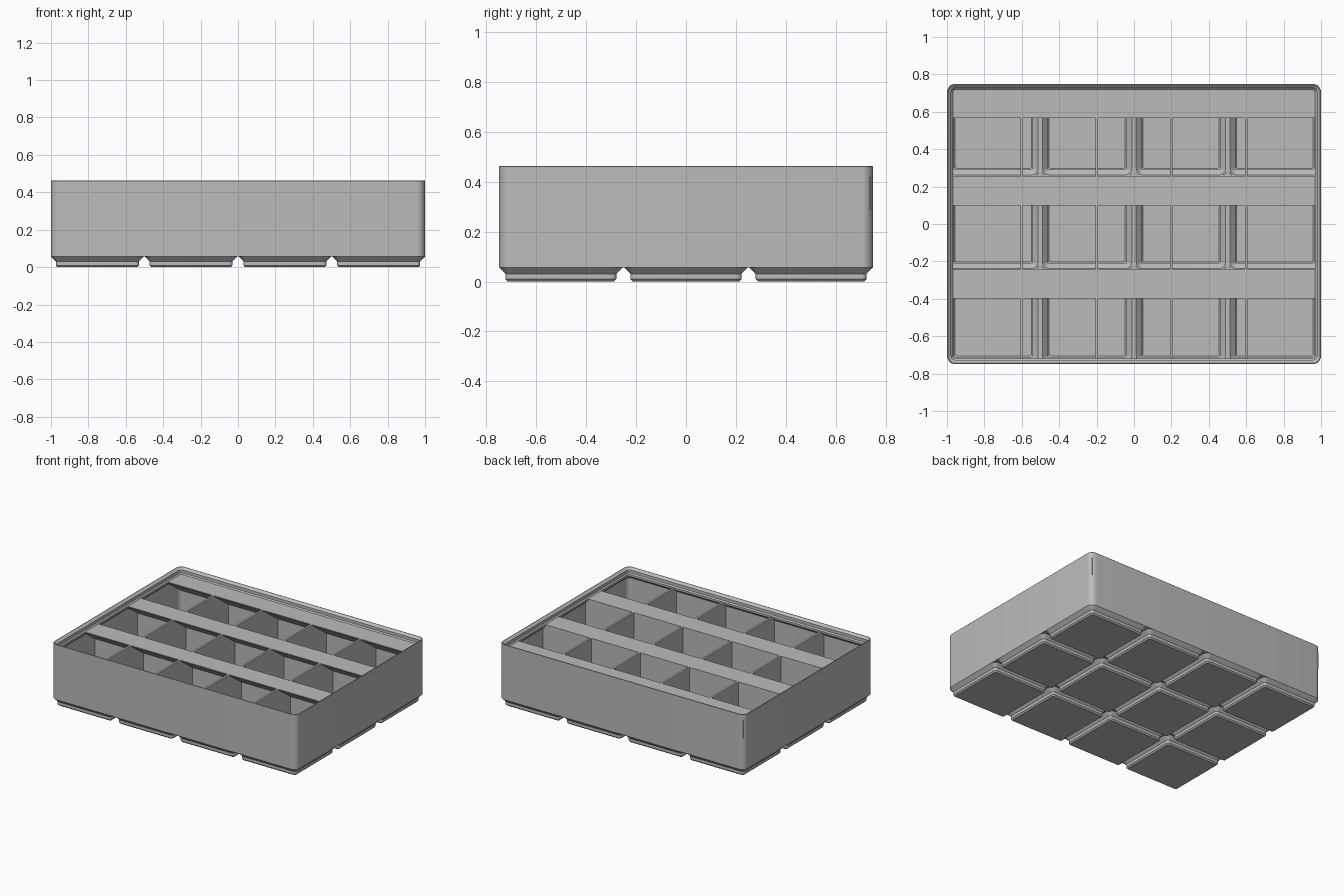
import bpy, bmesh, math

cube = bpy.data.objects.get("Cube")
if cube:
    bpy.data.objects.remove(cube, do_unlink=True)

grey = bpy.data.materials.new("plain grey")
grey.use_nodes = True
COLOUR = (0.5, 0.5, 0.5, 1)
grey.diffuse_color = COLOUR
grey.node_tree.nodes["Principled BSDF"].inputs["Base Color"].default_value = COLOUR

PITCH = 0.5015          # spacing of the feet
HX, HY = 1.0, 0.749     # half size of the bin
WALL = 0.0113
SHELF = 0.418           # top of dividers and tabs
LEDGE = 0.0567          # top of the feet
FLOOR = 0.012


def finish(name, bm, smooth=False):
    bmesh.ops.recalc_face_normals(bm, faces=bm.faces)
    mesh = bpy.data.meshes.new(name)
    bm.to_mesh(mesh)
    bm.free()
    mesh.materials.append(grey)
    obj = bpy.data.objects.new(name, mesh)
    bpy.context.collection.objects.link(obj)
    if smooth:
        bpy.ops.object.select_all(action='DESELECT')
        obj.select_set(True)
        bpy.context.view_layer.objects.active = obj
        bpy.ops.object.shade_smooth_by_angle(angle=math.radians(30))
    return obj


def rounded_loop(bm, cx, cy, hx, hy, radius, z, steps=8):
    verts = []
    for k, (sx, sy) in enumerate(((1, 1), (-1, 1), (-1, -1), (1, -1))):
        for i in range(steps + 1):
            a = math.pi / 2 * (k + i / steps)
            verts.append(bm.verts.new((cx + sx * (hx - radius) + radius * math.cos(a),
                                       cy + sy * (hy - radius) + radius * math.sin(a), z)))
    return verts


def loft(name, profile, cx, cy, hx, hy, closed):
    """Sweep (inset, height) pairs around a rounded rectangle."""
    bm = bmesh.new()
    loops = [rounded_loop(bm, cx, cy, hx - d, hy - d, max(0.045 - d, 0.008), z)
             for d, z in profile]
    pairs = list(zip(loops, loops[1:]))
    if closed:
        pairs.append((loops[-1], loops[0]))
    else:
        bm.faces.new(loops[0])
        bm.faces.new(loops[-1])
    n = len(loops[0])
    for a, b in pairs:
        for i in range(n):
            j = (i + 1) % n
            bm.faces.new((a[i], a[j], b[j], b[i]))
    return finish(name, bm, True)


def box(name, x0, x1, y0, y1, z0, z1):
    bm = bmesh.new()
    bmesh.ops.create_cube(bm, size=1)
    for v in bm.verts:
        v.co = (x1 if v.co.x > 0 else x0, y1 if v.co.y > 0 else y0, z1 if v.co.z > 0 else z0)
    return finish(name, bm)


# Outer wall with the stepped stacking lip
loft("outer_wall", [(0, LEDGE), (0, 0.461), (0.002, 0.463), (0.005, 0.463), (0.0075, 0.461),
                    (0.0227, 0.4478), (0.0227, 0.4263), (0.031, SHELF), (0.031, 0.404),
                    (WALL, 0.384), (WALL, LEDGE)], 0, 0, HX, HY, True)

# Hollow feet
foot_profile = [(0.035, 0), (0.0257, 0.0095), (0.0257, 0.031), (0, LEDGE), (0.001, 0.066),
                (0.009, 0.066), (0.037, 0.038), (0.037, 0.0195), (0.044, FLOOR)]
columns = [(i - 1.5) * PITCH for i in range(4)]
rows = [(j - 1) * PITCH for j in range(3)]
for cx in columns:
    for cy in rows:
        loft("foot", foot_profile, cx, cy, 0.2478, 0.2478, False)

# Floor ridges bridging the feet
ridge_x = [(i - 1) * PITCH for i in range(3)]
ridge_y = [(j - 0.5) * PITCH for j in range(2)]
for x in ridge_x:
    box("floor_ridge_long", x - 0.01, x + 0.01, -0.74, 0.74, LEDGE, 0.066)
for y in ridge_y:
    box("floor_ridge_cross", -0.99, 0.99, y - 0.01, y + 0.01, LEDGE, 0.066)
for x in ridge_x:
    for y in ridge_y:
        box("ridge_joint", x - 0.018, x + 0.018, y - 0.018, y + 0.018, LEDGE, 0.066)

# Column dividers, with lower parts reaching into the feet
HALF = 0.0072
for x in (-0.6, -0.199, 0.199, 0.6):
    box("column_divider", x - HALF, x + HALF, -0.74, 0.74, LEDGE, SHELF)
    for y in rows:
        box("column_divider_foot", x - HALF, x + HALF, y - 0.214, y + 0.214, FLOOR - 0.002, 0.06)

# Row dividers
for y in (-0.248, 0.248):
    box("row_divider", -0.99, 0.99, y - HALF, y + HALF, 0.06, SHELF)

# Wedge shelves along the back of each row
for front, back in ((-0.397, -0.248), (0.098, 0.248), (0.567, 0.74)):
    bm = bmesh.new()
    drop = (back - front) * math.tan(math.radians(36))
    section = [(front, SHELF), (back, SHELF), (back, SHELF - 0.006 - drop), (front, SHELF - 0.006)]
    face = bm.faces.new([bm.verts.new((-0.985, y, z)) for y, z in section])
    grown = bmesh.ops.extrude_face_region(bm, geom=[face])["geom"]
    bmesh.ops.translate(bm, vec=(1.97, 0, 0),
                        verts=[g for g in grown if isinstance(g, bmesh.types.BMVert)])
    finish("label_shelf", bm)
